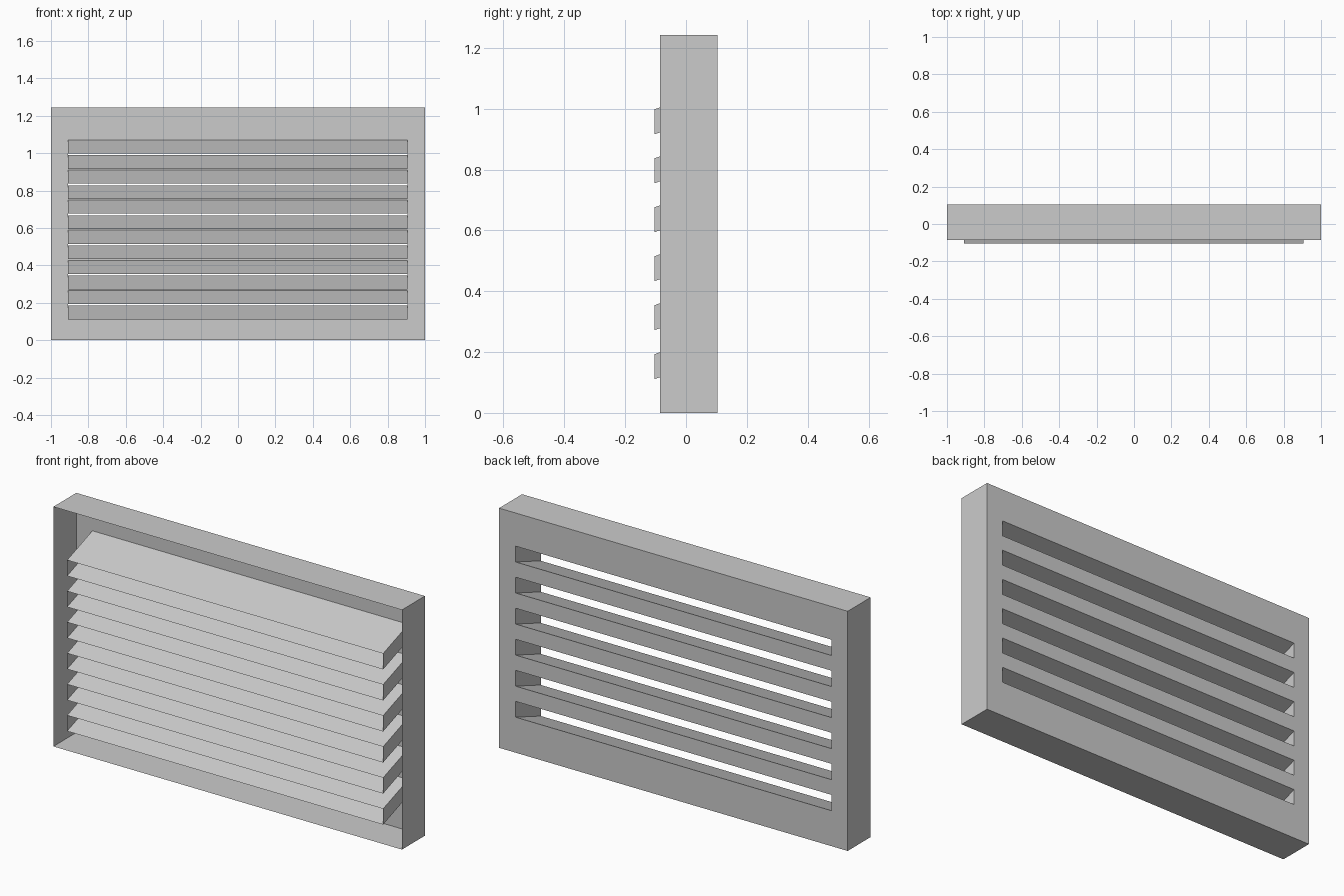
import bpy, bmesh

if "Cube" in bpy.data.objects:
    bpy.data.objects.remove(bpy.data.objects["Cube"])

W, H = 1.0, 1.243                      # half width, height
Y_TIP, Y_RIM, Y_BACK = -0.1035, -0.085, 0.1035
X0, X1 = -0.908, 0.905                 # louver span
COUNT, PITCH = 6, 0.161
FRONT_Z, BACK_Z, GAP = 0.111, 0.184, 0.082   # lowest louver: bottom edge front/back, opening height


def make_object(name, quads):
    bm = bmesh.new()
    for q in quads:
        bm.faces.new([bm.verts.new(p) for p in q])
    bmesh.ops.remove_doubles(bm, verts=bm.verts, dist=1e-5)
    mesh = bpy.data.meshes.new(name)
    bm.to_mesh(mesh)
    bm.free()
    obj = bpy.data.objects.new(name, mesh)
    bpy.context.collection.objects.link(obj)
    return obj


def sleeve(front, back):
    """Open-ended sheet tube between two rectangles (corner loops)."""
    return [(front[i], front[(i + 1) % 4], back[(i + 1) % 4], back[i]) for i in range(4)]


def rect(x0, x1, z0, z1, y):
    return [(x0, y, z0), (x1, y, z0), (x1, y, z1), (x0, y, z1)]


# Outer rim: thin sheet walls, open at the front
rim = sleeve(rect(-W, W, 0, H, Y_RIM), rect(-W, W, 0, H, Y_BACK))

# Back panel: grid of quads with the slot cells left open
xs = [-W, X0, X1, W]
zs = [0.0]
for i in range(COUNT):
    zs += [BACK_Z + i * PITCH, BACK_Z + i * PITCH + GAP]
zs.append(H)
panel = []
for r in range(len(zs) - 1):
    for c in range(3):
        if c == 1 and r % 2 == 1:
            continue
        panel.append(rect(xs[c], xs[c + 1], zs[r], zs[r + 1], Y_BACK)[::-1])
make_object("vent_housing", rim + panel)

# Louvers: sloping open ducts from each slot down to the front
for i in range(COUNT):
    zf, zb = FRONT_Z + i * PITCH, BACK_Z + i * PITCH
    make_object(f"louver_{i + 1}", sleeve(rect(X0, X1, zf, zf + GAP, Y_TIP),
                                          rect(X0, X1, zb, zb + GAP, Y_BACK)))
